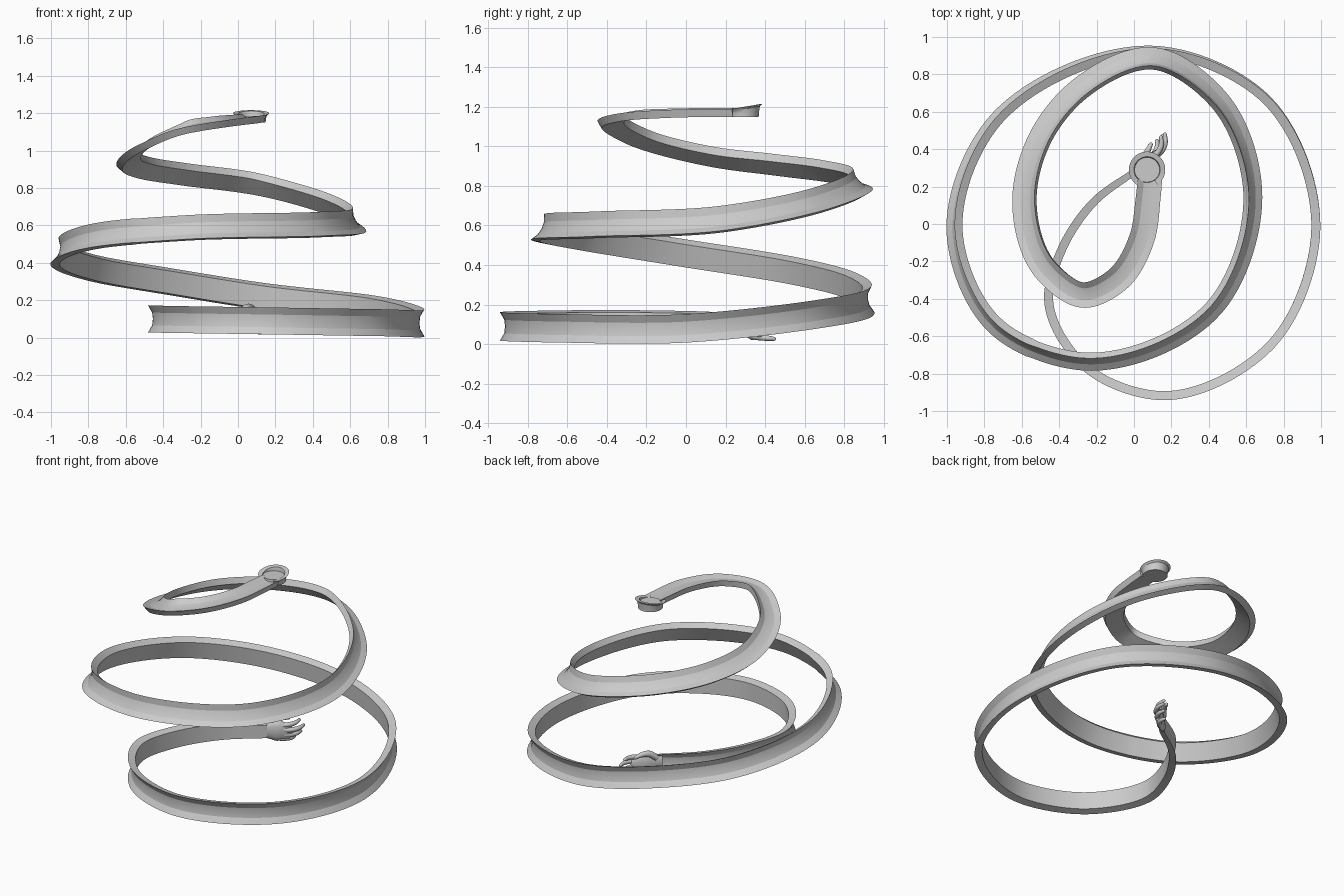
import bpy, bmesh, math
from mathutils import Vector

if "Cube" in bpy.data.objects:
    bpy.data.objects.remove(bpy.data.objects["Cube"])

# spiral centre line from the cup at the top to the wrist at the bottom: x, y, z, tilt (deg), size
PATH = [
    (0.085, 0.24, 1.17, 88, .90), (0.075, 0.14, 1.17, 88, .92), (0.04, -0.08, 1.166, 87, .95),
    (-0.09, -0.295, 1.152, 83, .97), (-0.26, -0.375, 1.125, 77, .97),
    (-0.46, -0.25, 1.045, 68, .97), (-0.58, 0.12, 0.945, 58, .97), (-0.50, 0.45, 0.902, 51, .97),
    (-0.29, 0.715, 0.868, 48, .97), (0.10, 0.88, 0.815, 45, .97), (0.45, 0.66, 0.72, 38, .97),
    (0.63, 0.18, 0.626, 30, 1), (0.43, -0.44, 0.598, 28, 1),
    (-0.28, -0.73, 0.58, 27, 1), (-0.74, -0.54, 0.54, 24, 1), (-0.955, -0.05, 0.46, 18, 1),
    (-0.75, 0.54, 0.365, 12, 1), (-0.35, 0.82, 0.295, 8, 1), (0.12, 0.92, 0.22, 5, 1),
    (0.71, 0.66, 0.152, 2, 1), (0.97, -0.03, 0.078, 0, 1), (0.73, -0.645, 0.08, 0, 1),
    (0.13, -0.915, 0.09, 0, 1), (-0.26, -0.76, 0.096, 0, 1), (-0.455, -0.40, 0.1, 0, 1),
    (-0.39, -0.15, 0.1, 0, .97), (-0.215, 0.115, 0.098, 0, .9), (0.02, 0.29, 0.095, 0, .72),
]
# cross-section: outward, across (grooved outside, plain inside)
PROFILE = [(.026, .072), (.004, .034), (0, 0), (.004, -.034), (.026, -.072),
           (-.022, -.06), (-.022, 0), (-.022, .06)]


# smooth curve through points; tangents are weighted by the spacing of the first three values
def spline(pts, steps):
    P = [Vector(p) for p in pts]
    d = [(b.to_3d() - a.to_3d()).length if len(a) == 3 else (Vector(b[:3]) - Vector(a[:3])).length
         for a, b in zip(pts_3(P), pts_3(P)[1:])]
    slopes = [(b - a) / l for a, b, l in zip(P, P[1:], d)]
    m = [slopes[0]]
    for i in range(1, len(P) - 1):
        m.append((slopes[i - 1] * d[i] + slopes[i] * d[i - 1]) / (d[i - 1] + d[i]))
    m.append(slopes[-1])
    out = []
    for i in range(len(P) - 1):
        for s in range(steps):
            t = s / steps
            out.append(P[i] * (2*t**3 - 3*t**2 + 1) + m[i] * d[i] * (t**3 - 2*t**2 + t)
                       + P[i + 1] * (3*t**2 - 2*t**3) + m[i + 1] * d[i] * (t**3 - t**2))
    return out + [P[-1]]


def pts_3(P):
    return [Vector(p[:3]) for p in P]


def mesh_from_rings(name, rings, angle=20):
    bm = bmesh.new()
    R = [[bm.verts.new(p) for p in r] for r in rings]
    n = len(R[0])
    for a, b in zip(R, R[1:]):
        for j in range(n):
            bm.faces.new((a[j], a[(j + 1) % n], b[(j + 1) % n], b[j]))
    bm.faces.new(R[0])
    bm.faces.new(R[-1])
    bmesh.ops.recalc_face_normals(bm, faces=bm.faces)
    me = bpy.data.meshes.new(name)
    bm.to_mesh(me)
    bm.free()
    ob = bpy.data.objects.new(name, me)
    bpy.context.collection.objects.link(ob)
    bpy.ops.object.select_all(action='DESELECT')
    ob.select_set(True)
    bpy.context.view_layer.objects.active = ob
    bpy.ops.object.shade_smooth_by_angle(angle=math.radians(angle))
    return ob


# spiral band
pts = spline(PATH, 14)
pos = pts_3(pts)
rings = []
for i, q in enumerate(pts):
    p, tilt, size = pos[i], math.radians(q[3]), q[4]
    tan = (pos[min(i + 1, len(pts) - 1)] - pos[max(i - 1, 0)]).normalized()
    out = Vector((-tan.y, tan.x, 0)).normalized()
    up = tan.cross(out).normalized()
    u = out * math.cos(tilt) + up * math.sin(tilt)
    v = up * math.cos(tilt) - out * math.sin(tilt)
    depth = size if i > len(pts) / 2 else 0.85
    rings.append([p + u * a * depth + v * b * size for a, b in PROFILE])
mesh_from_rings("spiral_band", rings)

# cup floor at the upper end, with a waisted side
C = Vector((0.07, 0.29, 0))
rings = [[C + Vector((r * math.cos(k * math.pi / 24), r * math.sin(k * math.pi / 24), z))
          for k in range(48)] for r, z in ((.076, 1.15), (.07, 1.158), (.067, 1.186))]
mesh_from_rings("cup_floor", rings, 30)

# open collar around the cup, rising to the back
rings = []
for k in range(49):
    a = math.radians(-55 + 290 * k / 48)
    d = Vector((math.cos(a), math.sin(a), 0))
    top = 1.20 + 0.016 * math.sin(a)
    rings.append([C + d * r + Vector((0, 0, z)) for r, z in
                  ((.066, 1.152), (.078, 1.15), (.079, 1.17), (.084, top - .012), (.097, top),
                   (.070, top - .004), (.066, top - .02))])
mesh_from_rings("cup_collar", rings, 30)


# tapering rounded limb through (x, y, z, radius) points
def limb(name, pts, flat=1.0):
    path4 = spline(pts, 5)
    path, rad = pts_3(path4), [q[3] for q in path4]
    d_end = (path[-1] - path[-2]).normalized()
    end, r_end = path[-1], rad[-1]
    for f in (.5, .85, 1.0):
        path.append(end + d_end * r_end * f)
        rad.append(r_end * max(math.sqrt(1 - f * f), .08))
    rings = []
    for i, p in enumerate(path):
        t = (path[min(i + 1, len(path) - 1)] - path[max(i - 1, 0)]).normalized()
        s = t.cross(Vector((0, 0, 1))).normalized()
        w = s.cross(t)
        rings.append([p + (s * math.cos(k * math.pi / 6) * flat + w * math.sin(k * math.pi / 6)) * rad[i]
                      for k in range(12)])
    return mesh_from_rings(name, rings, 60)


# hand at the lower end: palm, four curled fingers and a thumb
limb("palm", [(-.01, .272, .095, .046), (.03, .305, .095, .058), (.075, .342, .09, .070),
              (.10, .362, .085, .060)], 0.34)
for i, (z, length, bend) in enumerate(((.128, .95, 0), (.098, 1.08, .012), (.066, 1.0, .004), (.038, .8, -.012))):
    spread = (z - .085) * .25
    limb("finger_%d" % (i + 1),
         [(.08, .345, z, .016), (.08 + .05 * length + bend, .345 + .04 * length, z + spread * .4, .0155),
          (.08 + .07 * length + bend, .345 + .085 * length, z + spread * .7, .0135),
          (.08 + .068 * length + bend, .345 + .125 * length, z + spread, .010)])
limb("thumb", [(.015, .30, .125, .02), (.045, .34, .158, .021), (.07, .385, .162, .016),
               (.09, .425, .152, .011)])
